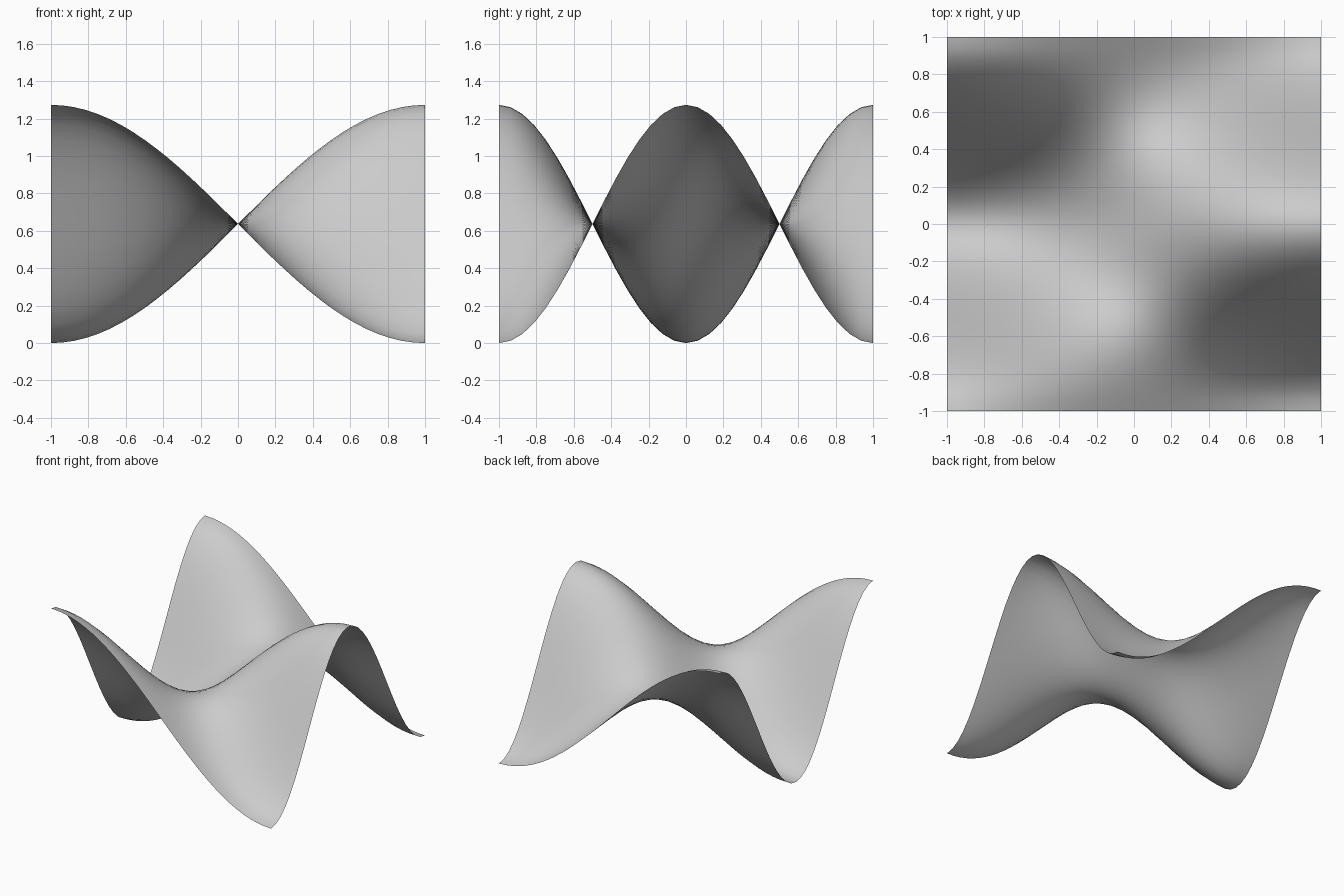
import bpy
import bmesh
from math import sin, cos, pi

cube = bpy.data.objects.get("Cube")
if cube:
    bpy.data.objects.remove(cube, do_unlink=True)

# Plain grey material
GREY = (0.6, 0.6, 0.6, 1.0)
mat = bpy.data.materials.new("plain grey")
mat.use_nodes = True
mat.diffuse_color = GREY
for node in mat.node_tree.nodes:
    if node.type == 'BSDF_PRINCIPLED':
        node.inputs["Base Color"].default_value = GREY

# Square sheet: half a sine wave along x, a full cosine wave along y
SEGMENTS = 32
AMPLITUDE = 2 / pi
bm = bmesh.new()
bmesh.ops.create_grid(bm, x_segments=SEGMENTS, y_segments=SEGMENTS, size=1)
for v in bm.verts:
    v.co.z = AMPLITUDE * (1 + sin(pi * v.co.x / 2) * cos(pi * v.co.y))
for f in bm.faces:
    f.smooth = True

mesh = bpy.data.meshes.new("wave_sheet")
bm.to_mesh(mesh)
bm.free()
mesh.materials.append(mat)
sheet = bpy.data.objects.new("wave_sheet", mesh)
bpy.context.scene.collection.objects.link(sheet)
